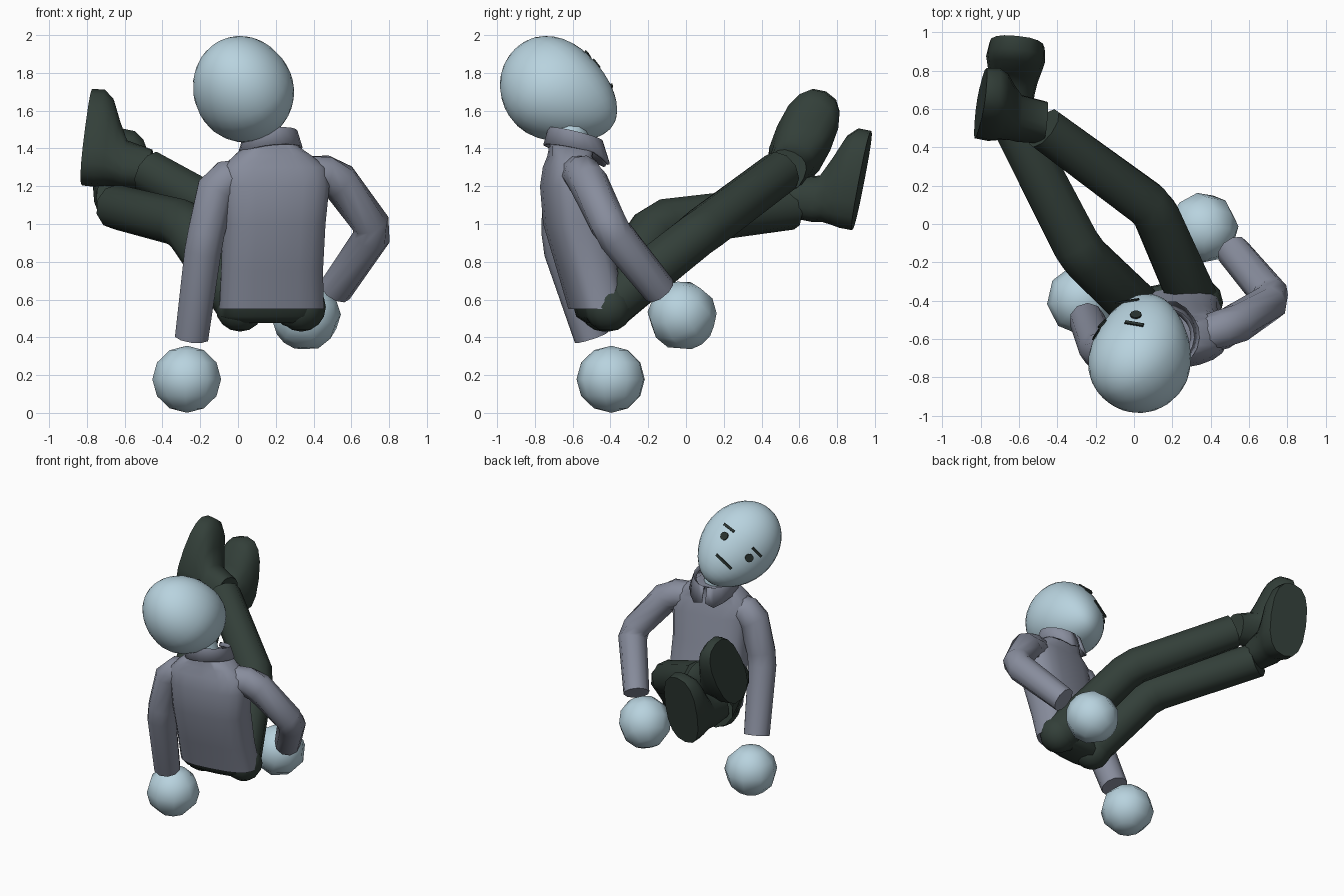
import bpy, bmesh, math
from mathutils import Vector, Matrix
from mathutils.bvhtree import BVHTree

if "Cube" in bpy.data.objects:
    bpy.data.objects.remove(bpy.data.objects["Cube"])


def material(name, rgb):
    m = bpy.data.materials.new(name)
    m.diffuse_color = (*rgb, 1)
    m.use_nodes = True
    m.node_tree.nodes["Principled BSDF"].inputs["Base Color"].default_value = m.diffuse_color
    return m


SKIN = material("pale blue skin", (0.48, 0.65, 0.735))
SHIRT = material("grey shirt", (0.245, 0.265, 0.335))
TROUSER = material("dark green cloth", (0.033, 0.050, 0.041))
INK = material("dark features", (0.022, 0.032, 0.028))


def finish(bm, name, mat, angle=40, matrix=None):
    bmesh.ops.recalc_face_normals(bm, faces=bm.faces)
    me = bpy.data.meshes.new(name)
    bm.to_mesh(me)
    bm.free()
    ob = bpy.data.objects.new(name, me)
    bpy.context.collection.objects.link(ob)
    if matrix:
        ob.matrix_world = matrix
    me.materials.append(mat)
    bpy.ops.object.select_all(action='DESELECT')
    ob.select_set(True)
    bpy.context.view_layer.objects.active = ob
    bpy.ops.object.shade_smooth_by_angle(angle=math.radians(angle))
    return ob


def loft(rings, name, mat, angle=40, matrix=None):
    bm = bmesh.new()
    rows = [[bm.verts.new(p) for p in r] for r in rings]
    n = len(rows[0])
    for a, b in zip(rows, rows[1:]):
        for i in range(n):
            j = (i + 1) % n
            bm.faces.new((a[i], a[j], b[j], b[i]))
    bm.faces.new(rows[0])
    bm.faces.new(rows[-1])
    return finish(bm, name, mat, angle, matrix)


def oval(cx, cy, z, w, d, n=16, power=0.75, yaw=0.0):
    pts = []
    for i in range(n):
        t = 2 * math.pi * i / n
        c, s = math.cos(t), math.sin(t)
        x = w * math.copysign(abs(c) ** power, c)
        y = d * math.copysign(abs(s) ** power, s)
        pts.append((cx + x * math.cos(yaw) - y * math.sin(yaw),
                    cy + x * math.sin(yaw) + y * math.cos(yaw), z))
    return pts


def tube(points, radii, name, mat, ref, sides=10):
    pts = [Vector(p) for p in points]
    rings = []
    for i, p in enumerate(pts):
        t = Vector()
        if i:
            t += (p - pts[i - 1]).normalized()
        if i < len(pts) - 1:
            t += (pts[i + 1] - p).normalized()
        t.normalize()
        u = Vector(ref)
        u = (u - t * u.dot(t)).normalized()
        v = t.cross(u)
        rings.append([p + radii[i] * (u * math.cos(k) + v * math.sin(k))
                      for k in (2 * math.pi * s / sides for s in range(sides))])
    return loft(rings, name, mat, 50)


def limb(points, radii, name, mat, ref):
    """Limb with a rounded start, softened joints and a flat end."""
    p = [Vector(q) for q in points]
    d = [(b - a).normalized() for a, b in zip(p, p[1:])]
    pts = [p[0] - d[0] * .06, p[0] - d[0] * .024, p[0] + d[0] * .04]
    r = [radii[0] * .55, radii[0] * .92, radii[0]]
    for i in range(1, len(p) - 1):
        pts += [p[i] - d[i - 1] * .05, p[i] + d[i] * .05]
        r += [radii[i]] * 2
    return tube(pts + [p[-1]], r + [radii[-1]], name, mat, ref)


YAW = math.radians(9)

# Shirt body
loft([oval(x, y, z, w, d, 20, 0.7, YAW) for x, y, z, w, d in (
    (.178, -.465, .55, .28, .145), (.18, -.52, .75, .272, .15),
    (.19, -.585, 1.0, .275, .16), (.197, -.61, 1.20, .29, .15),
    (.19, -.615, 1.30, .28, .13), (.185, -.615, 1.36, .21, .11),
    (.175, -.60, 1.42, .13, .12))], "shirt_body", SHIRT, 60)

# Pelvis and rounded seat
loft([oval(x, y, z, w, d, 16, 0.75, YAW) for x, y, z, w, d in (
    (.17, -.43, .475, .20, .09), (.17, -.44, .51, .27, .13),
    (.175, -.455, .60, .272, .14), (.175, -.48, .66, .25, .12))],
    "pelvis", TROUSER, 60)
for name, loc in (("left_seat", (.01, -.435, .56)), ("right_seat", (.335, -.41, .56))):
    bm = bmesh.new()
    bmesh.ops.create_uvsphere(bm, u_segments=12, v_segments=8, radius=.13)
    finish(bm, name, TROUSER, 60, Matrix.Translation(loc))

# Neck
tube([(.17, -.61, 1.36), (.11, -.62, 1.56)], [.10, .10], "neck", SKIN, (0, 1, 0), 12)

# Folded collar, open at the front with two points
bm = bmesh.new()
rows = []
N = 18
for r, z, dip in ((.125, .04, 0), (.145, .06, 0), (.172, -.03, .04)):
    row = []
    for i in range(N + 1):
        f = abs(2 * i / N - 1)
        t = math.pi / 2 + YAW + 0.08 + (2 * math.pi - 0.16) * i / N
        point = dip * max(0, 1 - abs(f - .89) / .2)
        front = math.sin(t - YAW)
        rr = r + point * 0.4
        row.append(bm.verts.new((.17 + rr * math.cos(t), -.585 + rr * math.sin(t),
                                 1.415 + z - .035 * front - point + .08 * rr * math.cos(t))))
    rows.append(row)
for a, b in zip(rows, rows[1:]):
    for i in range(N):
        bm.faces.new((a[i], a[i + 1], b[i + 1], b[i]))
collar = finish(bm, "collar", SHIRT, 50)
sol = collar.modifiers.new("thickness", 'SOLIDIFY')
sol.thickness = 0.012

# Sleeves
limb([(.36, -.58, 1.265), (.51, -.535, 1.26), (.73, -.395, .965), (.515, -.14, .65)],
     (.10, .105, .10, .09), "right_sleeve", SHIRT, (.3, 1, 0))
limb([(.03, -.635, 1.25), (-.105, -.65, 1.225), (-.18, -.665, .90), (-.245, -.50, .40)],
     (.10, .11, .102, .093), "left_sleeve", SHIRT, (0, 1, 0))

# Hands
for name, loc, tilt in (("left_hand", (-.27, -.395, .178), (0, 0, .3)),
                        ("right_hand", (.36, -.02, .515), (.6, .5, .2))):
    bm = bmesh.new()
    bmesh.ops.create_uvsphere(bm, u_segments=9, v_segments=6, radius=.185)
    if name == "left_hand":
        bmesh.ops.scale(bm, vec=(1, 1, .96), verts=bm.verts)
    rot = Matrix.Rotation(tilt[2], 4, 'Z') @ Matrix.Rotation(tilt[1], 4, 'Y') @ Matrix.Rotation(tilt[0], 4, 'X')
    finish(bm, name, SKIN, 60, Matrix.Translation(loc) @ rot)

# Trouser legs, crossed at the ankles
limb([(.32, -.42, .56), (.10, .08, .96), (-.47, .50, 1.275)], (.135, .125, .118),
     "right_leg", TROUSER, (0, 0, 1))
limb([(.02, -.44, .57), (-.28, -.15, 1.0), (-.645, .56, 1.09)], (.135, .13, .12),
     "left_leg", TROUSER, (0, 0, 1))

# Boots: ovals stacked from the sole up into the shaft
BOOT = [(0, 0, .145, .268), (.07, 0, .155, .268), (.12, -.02, .142, .24),
        (.17, -.08, .125, .175), (.22, -.14, .115, .125), (.36, -.16, .105, .105)]
for name, c, toe, sole in (
        ("right_boot", (-.80, .63, 1.46), (.12, .41, .90), (-.98, .10, .085)),
        ("left_boot", (-.61, .93, 1.23), (0, .19, .98), (.10, .975, -.19))):
    Y = Vector(toe).normalized()
    Z = -Vector(sole)
    Z = (Z - Y * Z.dot(Y)).normalized()
    X = Y.cross(Z)
    M = Matrix((X, Y, Z)).transposed().to_4x4()
    M.translation = c
    loft([oval(0, y, h, w, l, 16, 0.8) for h, y, w, l in BOOT], name, TROUSER, 50, M)

# Head: egg with narrower chin pushed forward (local x side, y forward, z up)
X = Vector((.76, .22, .61)).normalized()
Z = Vector((-.35, -.64, .68))
Z = (Z - X * Z.dot(X)).normalized()
Y = Z.cross(X)
HEAD = Matrix((X, Y, Z)).transposed().to_4x4()
HEAD.translation = (.025, -.685, 1.712)
bm = bmesh.new()
bmesh.ops.create_uvsphere(bm, u_segments=28, v_segments=18, radius=1)
for v in bm.verts:
    x, y, z = v.co
    low = max(0, -z)
    k = 1 - .12 * low * low
    v.co = (x * .264 * k, y * (.24 if y > 0 else .295) * k + .075 * low ** 1.5,
            z * (.345 if z < 0 else .312))
tree = BVHTree.FromBMesh(bm)
finish(bm, "head", SKIN, 60, HEAD)


# Face features: thin plates laid onto the head surface
def plate(name, x, z, w, h, sides):
    hit, normal, _, _ = tree.ray_cast(Vector((x, 1, z)), Vector((0, -1, 0)))
    side = Vector((1, 0, 0))
    side = (side - normal * side.dot(normal)).normalized()
    up = side.cross(normal)
    ring = []
    for i in range(sides):
        t = 2 * math.pi * (i + .5) / sides
        s = math.sqrt(2) if sides == 4 else 1
        ring.append(side * (w * s * math.cos(t)) + up * (h * s * math.sin(t)))
    rings = [[hit + p + normal * o for p in ring] for o in (0.001, .0105)]
    loft(rings, name, INK, 30, HEAD)


for side, sx in (("right", 1), ("left", -1)):
    plate(side + "_eye", sx * .112 + .004, -.037, .03, .03, 10)
    plate(side + "_brow", sx * .125 + .004, .027, .05, .009, 4)
plate("mouth", .005, -.17, .072, .009, 4)
